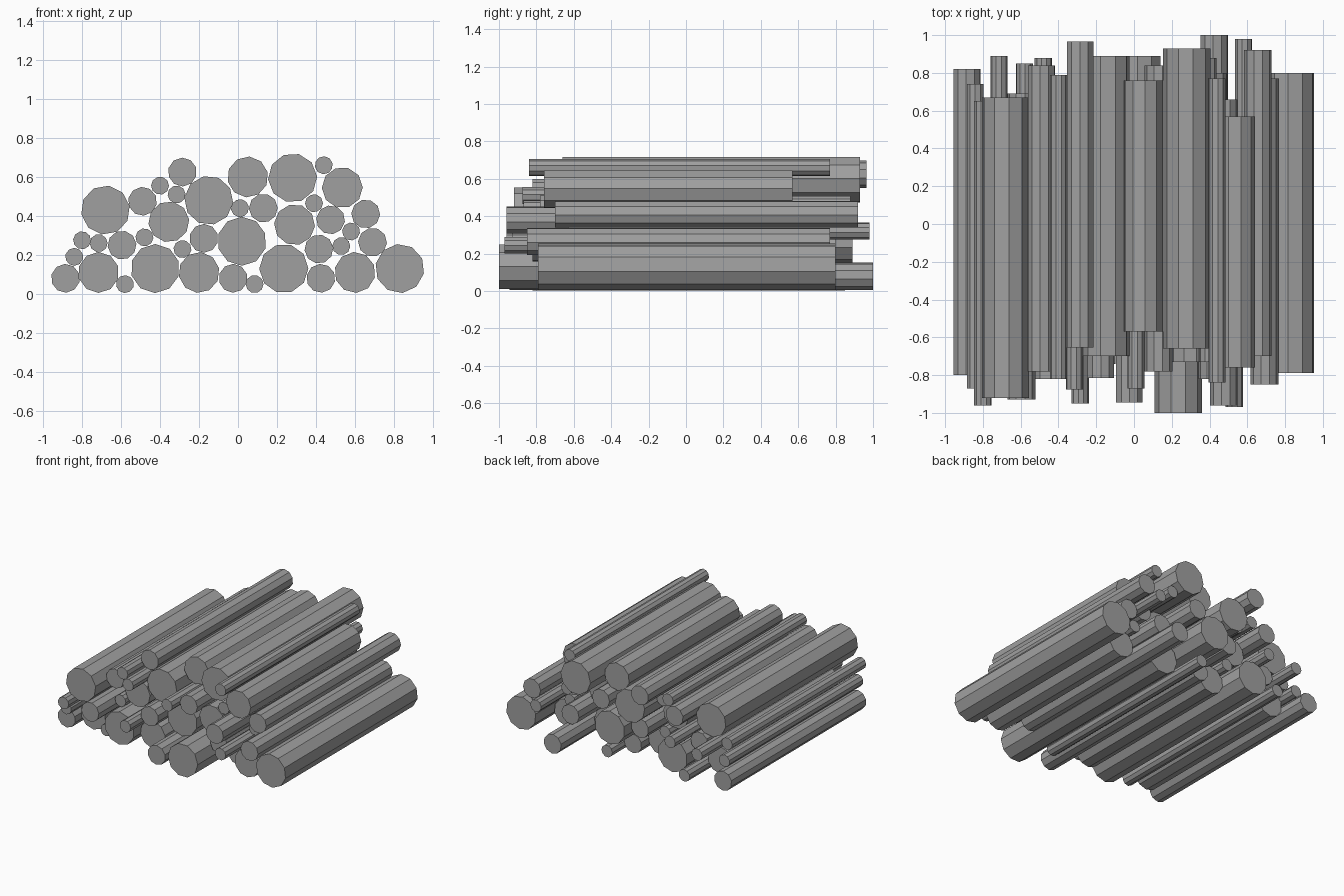
import bpy
import bmesh
import random
from math import pi
from mathutils import Matrix

SIDES = 10
random.seed(4)

default_cube = bpy.data.objects.get("Cube")
if default_cube:
    bpy.data.objects.remove(default_cube, do_unlink=True)

# One plain grey for the whole pile
grey = bpy.data.materials.new("plain grey")
grey.use_nodes = True
colour = (.35, .35, .35, 1)
grey.diffuse_color = colour
grey.node_tree.nodes["Principled BSDF"].inputs["Base Color"].default_value = colour


def add_log(name, radius, length, x, z, front):
    """Lay one faceted log along y, with its front end at the given y."""
    bm = bmesh.new()
    placement = (Matrix.Translation((x, front + length / 2, z))
                 @ Matrix.Rotation(pi / 2, 4, "X")
                 @ Matrix.Rotation(random.uniform(0, pi), 4, "Z"))
    bmesh.ops.create_cone(bm, cap_ends=True, segments=SIDES, radius1=radius,
                          radius2=radius, depth=length, matrix=placement)
    mesh = bpy.data.meshes.new(name)
    bm.to_mesh(mesh)
    bm.free()
    mesh.materials.append(grey)
    log = bpy.data.objects.new(name, mesh)
    bpy.context.collection.objects.link(log)


def add_logs(size, radius, length, places):
    for number, (x, z, front) in enumerate(places, start=1):
        add_log(f"{size}_log_{number}", radius, length, x, z, front)


# Each place is: x, height of the axis, y of the front end
add_logs("large", radius=.126, length=1.59, places=[
    (.83, .13, -.79), (.235, .13, -1), (-.425, .13, -.82), (-.68, .43, -.92),
    (-.15, .48, -.7), (.02, .27, -.7), (.28, .595, -.66),
])

add_logs("medium", radius=.105, length=1.33, places=[
    (-.715, .11, -.72), (-.2, .11, -.74), (.6, .11, -.75), (-.355, .37, -.7),
    (.29, .355, -.73), (.05, .6, -.57), (.535, .545, -.76),
])

add_logs("slim", radius=.074, length=1.62, places=[
    (-.885, .08, -.8), (-.595, .25, -.93), (-.49, .475, -.78),
    (-.285, .625, -.655), (-.175, .285, -.815), (-.025, .08, -.945),
    (.13, .44, -.78), (.425, .08, -.62), (.415, .23, -.82),
    (.475, .38, -.96), (.69, .265, -.85), (.655, .41, -.7),
])

# Thin poles that fill the gaps
add_logs("thin", radius=.046, length=1.61, places=[
    (-.84, .19, -.87), (-.8, .275, -.96), (-.715, .26, -.72),
    (-.58, .05, -.76), (-.48, .29, -.73), (-.4, .555, -.82),
    (-.315, .51, -.875), (-.285, .23, -.95), (.01, .44, -.87),
    (.085, .05, -.78), (.39, .465, -.73), (.44, .66, -.84),
    (.53, .245, -.97), (.58, .32, -.63),
])
